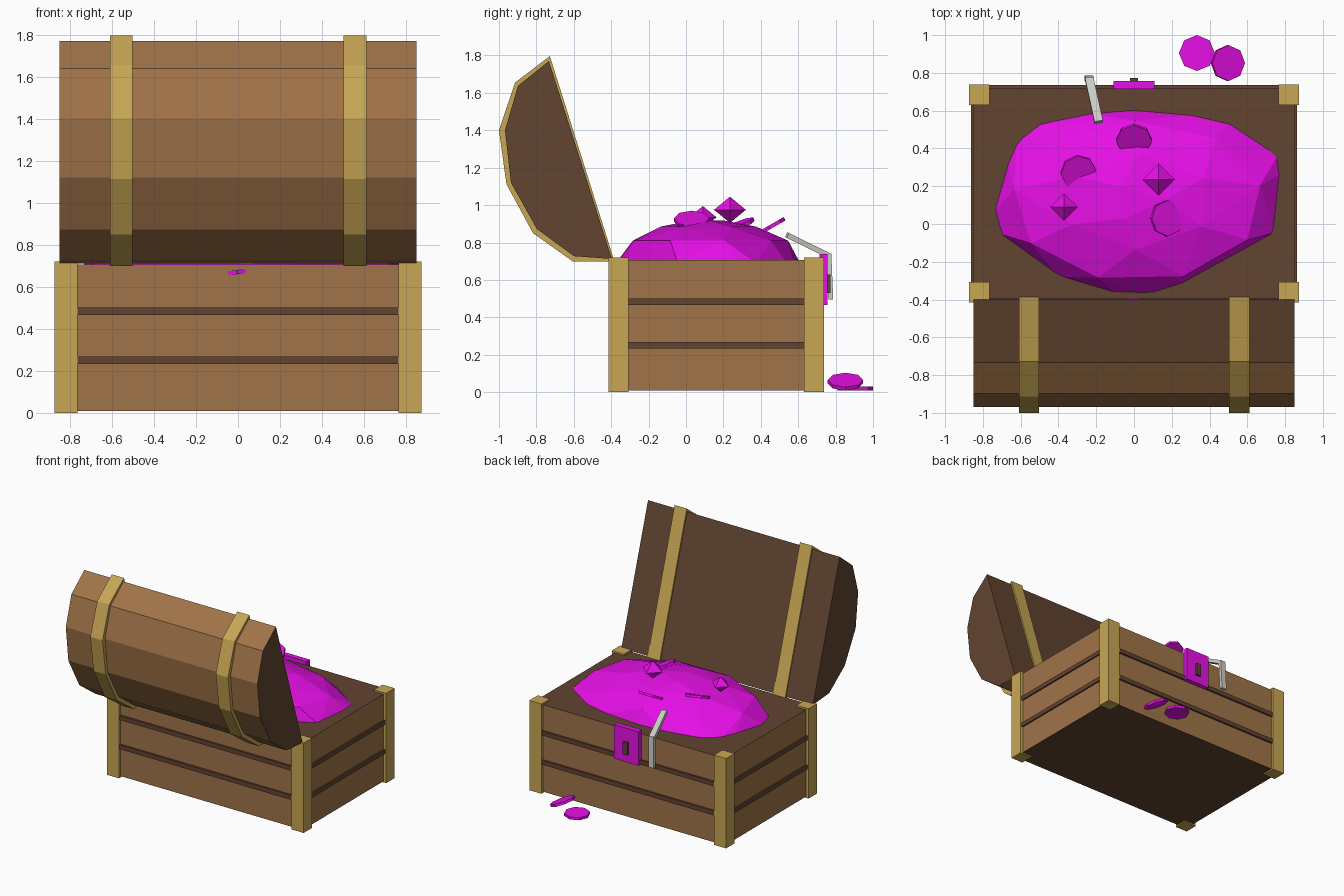
import bpy, bmesh, math
from mathutils import Vector, Matrix, Euler

if "Cube" in bpy.data.objects:
    bpy.data.objects.remove(bpy.data.objects["Cube"])


def mat(name, rgb):
    m = bpy.data.materials.new(name)
    m.diffuse_color = (*rgb, 1)
    m.use_nodes = True
    m.node_tree.nodes["Principled BSDF"].inputs["Base Color"].default_value = m.diffuse_color
    return m


PLANK = mat("plank brown", (0.352, 0.174, 0.067))
DARK = mat("dark wood", (0.122, 0.058, 0.031))
GOLD = mat("brass", (0.578, 0.386, 0.089))
MAGENTA = mat("magenta treasure", (0.807, 0.005, 0.807))
GREY = mat("pale metal", (0.61, 0.61, 0.565))


def finish(name, bm, *mats):
    bmesh.ops.recalc_face_normals(bm, faces=bm.faces)
    me = bpy.data.meshes.new(name)
    for m in mats:
        me.materials.append(m)
    bm.to_mesh(me)
    bm.free()
    ob = bpy.data.objects.new(name, me)
    bpy.context.collection.objects.link(ob)
    return ob


def box(name, lo, hi, *mats, rule=None):
    lo, hi = Vector(lo), Vector(hi)
    bm = bmesh.new()
    bmesh.ops.create_cube(bm, size=1, matrix=Matrix.Translation((lo + hi) / 2)
                          @ Matrix.Diagonal((*(hi - lo), 1)))
    bm.normal_update()
    if rule:
        for f in bm.faces:
            f.material_index = rule(f)
    return finish(name, bm, *mats)


def prism(name, profile, x0, x1, *mats, rule=None):
    """Extrude a (y, z) profile along x."""
    bm = bmesh.new()
    a = [bm.verts.new((x0, y, z)) for y, z in profile]
    b = [bm.verts.new((x1, y, z)) for y, z in profile]
    n = len(profile)
    bm.faces.new(a)
    bm.faces.new(b)
    sides = [bm.faces.new((a[i], a[(i + 1) % n], b[(i + 1) % n], b[i])) for i in range(n)]
    if rule:
        for f in bm.faces:
            f.material_index = 1
        for i, f in enumerate(sides):
            f.material_index = rule(i)
    return finish(name, bm, *mats)


def coin(name, loc, rot=(0, 0, 0), r=0.095, thick=0.02):
    bm = bmesh.new()
    bmesh.ops.create_cone(bm, cap_ends=True, segments=8, radius1=r, radius2=r, depth=thick,
                          matrix=Matrix.Translation(loc) @ Euler(rot).to_matrix().to_4x4())
    return finish(name, bm, MAGENTA)


def gem(name, loc, r, h):
    bm = bmesh.new()
    ring = [bm.verts.new((loc[0] + r * x, loc[1] + r * y, loc[2]))
            for x, y in ((1, 0), (0, 1), (-1, 0), (0, -1))]
    for s in (h, -h):
        tip = bm.verts.new((loc[0], loc[1], loc[2] + s))
        for i in range(4):
            bm.faces.new((ring[i], ring[(i + 1) % 4], tip))
    return finish(name, bm, MAGENTA)


def bar(name, p, q, width, thick):
    """Flat bar from p to q, its width lying roughly along x."""
    p, q = Vector(p), Vector(q)
    z = (q - p).normalized()
    x = (Vector((1, 0, 0)) - z * z.x).normalized()
    y = z.cross(x)
    m = Matrix((x, y, z)).transposed().to_4x4()
    bm = bmesh.new()
    bmesh.ops.create_cube(bm, size=1, matrix=Matrix.Translation((p + q) / 2) @ m
                          @ Matrix.Diagonal((width, thick, (q - p).length, 1)))
    return finish(name, bm, GREY)


# Chest body: plank sides, dark top and bottom
box("chest_body", (-0.85, -0.395, 0.01), (0.85, 0.72, 0.707), PLANK, DARK,
    rule=lambda f: int(abs(f.normal.z) > 0.5))

# Dark seams between the planks, front/back and both ends
for i, z in enumerate((0.233, 0.467)):
    box(f"long_seam_{i}", (-0.77, -0.41, z), (0.77, 0.735, z + 0.035), DARK)
    box(f"end_seam_{i}", (-0.862, -0.32, z), (0.862, 0.64, z + 0.035), DARK)

# Brass corner posts
for sx in (-1, 1):
    for side, y in (("front", -0.415), ("back", 0.631)):
        xs = sorted((sx * 0.765, sx * 0.873))
        box(f"corner_post_{side}_{'right' if sx > 0 else 'left'}",
            (xs[0], y, 0), (xs[1], y + 0.108, 0.72), GOLD)

# Open faceted lid, dark inside and on the ends
lid = [(-0.733, 1.77), (-0.898, 1.638), (-0.968, 1.40), (-0.936, 1.12),
       (-0.797, 0.872), (-0.599, 0.727), (-0.396, 0.712)]
prism("lid", lid, -0.85, 0.85, PLANK, DARK, rule=lambda i: int(i == len(lid) - 1))

# Brass bands wrapped round the lid
band = [(-0.728, 1.797), (-0.914, 1.655), (-1.0, 1.40), (-0.96, 1.112),
        (-0.818, 0.85), (-0.604, 0.698), (-0.383, 0.70)]
for side, x in (("left", -0.61), ("right", 0.503)):
    prism(f"lid_band_{side}", band, x, x + 0.108, GOLD)

# Faceted treasure heap: hull of an outline and two shrinking rings
outline = [(-0.75, 0.06), (-0.67, 0.34), (-0.62, 0.455), (-0.51, 0.54), (-0.26, 0.59),
           (0.0, 0.61), (0.35, 0.58), (0.52, 0.54), (0.77, 0.375), (0.785, 0.27),
           (0.75, -0.045), (0.25, -0.32), (0.07, -0.375), (-0.10, -0.37),
           (-0.40, -0.28), (-0.51, -0.20), (-0.72, -0.05)]
cx, cy = 0.02, 0.12
bm = bmesh.new()
for x, y in outline:
    bm.verts.new((x, y, 0.69))
for n, k, z, turn in ((9, 0.87, 0.81, 0.2), (6, 0.52, 0.885, 0.5), (3, 0.2, 0.918, 0.1)):
    for i in range(n):
        a = turn + math.tau * i / n
        bm.verts.new((cx + 0.76 * k * math.cos(a), cy + 0.49 * k * math.sin(a), z))
bmesh.ops.convex_hull(bm, input=bm.verts[:])
bmesh.ops.delete(bm, geom=[v for v in bm.verts if not v.link_faces], context='VERTS')
finish("treasure_heap", bm, MAGENTA)

# Gems and half-buried coins on the heap
gem("large_gem", (0.13, 0.235, 0.975), 0.085, 0.07)
gem("small_gem", (-0.37, 0.09, 0.935), 0.073, 0.06)
coin("heap_coin_back", (0, 0.445, 0.88), (0.52, 0, 0))
coin("heap_coin_left", (-0.295, 0.275, 0.89), (0.38, 0.1, 0.1))
coin("heap_coin_right", (0.175, 0.03, 0.92), (0, 0.45, 0))
coin("front_wall_coin", (-0.005, -0.322, 0.67), (0, -0.15, 0), r=0.09)

# Coins spilled on the ground
coin("ground_coin_flat", (0.333, 0.905, 0.02))
coin("ground_coin_tilted", (0.497, 0.852, 0.056), (0, 0.42, 0))

# Lock plate with keyhole
box("lock_plate", (-0.108, 0.715, 0.465), (0.108, 0.757, 0.738), MAGENTA)
box("keyhole", (-0.02, 0.74, 0.53), (0.02, 0.773, 0.63), DARK)

# Bent metal strip hanging over the rim
bar("strip_upper", (-0.187, 0.54, 0.84), (-0.237, 0.768, 0.728), 0.045, 0.028)
bar("strip_lower", (-0.235, 0.764, 0.74), (-0.24, 0.774, 0.495), 0.045, 0.026)
